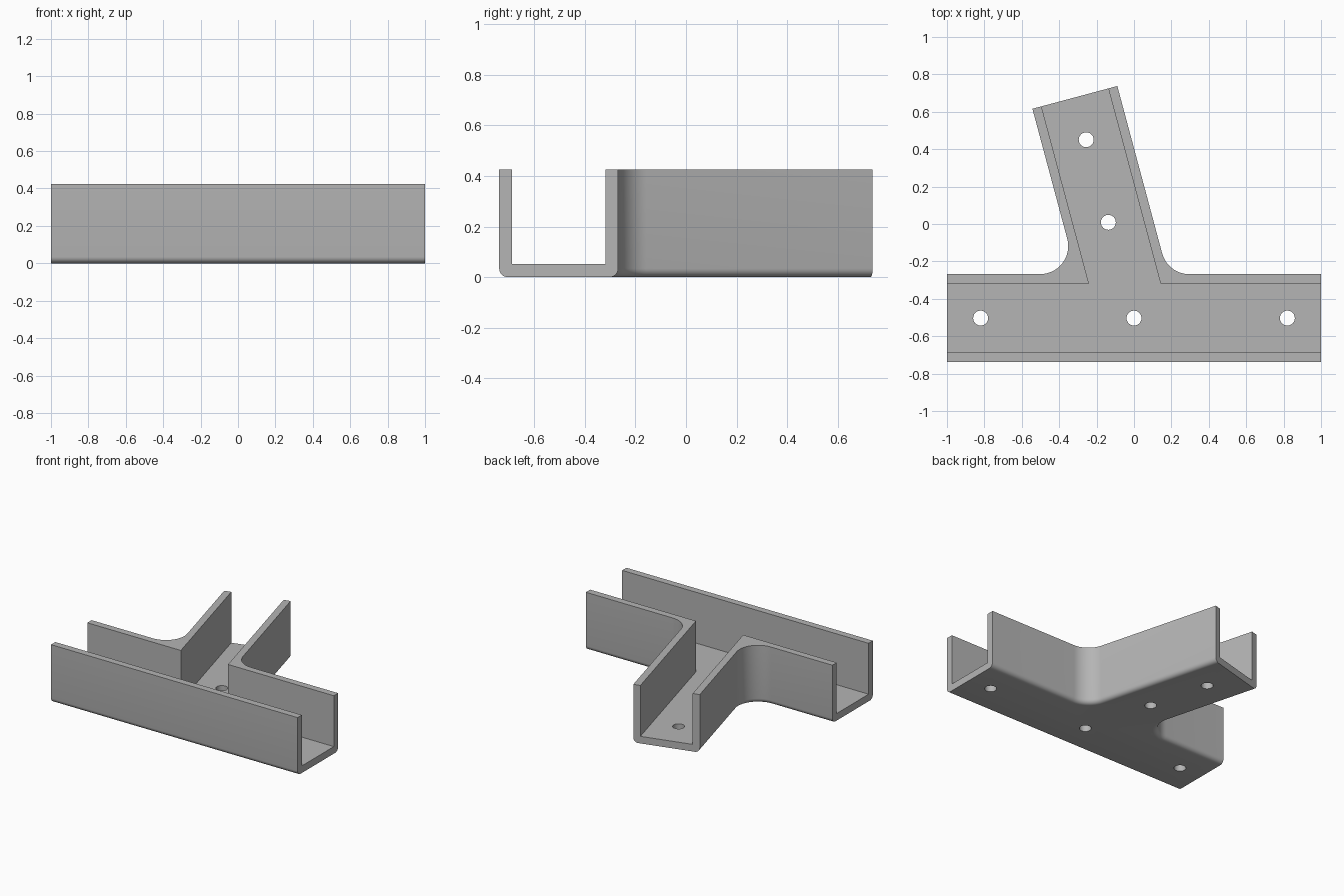
import bpy, bmesh
from math import radians, sin, cos
from mathutils import Vector

cube = bpy.data.objects.get("Cube")
if cube:
    bpy.data.objects.remove(cube, do_unlink=True)

HALF, WALL, HEIGHT = 0.235, 0.05, 0.425
LEAN, REACH, FILLET, EDGE_R = 15, 1.2215, 0.15, 0.034
ORIGIN = Vector((0, -0.503))
AXIS = Vector((-sin(radians(LEAN)), cos(radians(LEAN))))
SIDE = Vector((cos(radians(LEAN)), sin(radians(LEAN))))

steel = bpy.data.materials.new("grey steel")
steel.use_nodes = True
grey = (0.46, 0.46, 0.46, 1)
steel.diffuse_color = grey
steel.node_tree.nodes["Principled BSDF"].inputs["Base Color"].default_value = grey


def corner(side, half, r, a0, a1, steps=16):
    """Inside corner between the cross channel and the leaning branch."""
    d = half + r
    centre = ORIGIN + Vector(((side * d - SIDE.y * d) / SIDE.x, d))
    if r == 0:
        return [centre]
    angles = [radians(a0 + (a1 - a0) * i / steps) for i in range(steps + 1)]
    return [centre + r * Vector((cos(a), sin(a))) for a in angles]


def footprint(half, extra, r):
    """Outline of the leaning T, counter-clockwise."""
    tip = ORIGIN + AXIS * (REACH + extra)
    x = 1 + extra
    pts = [ORIGIN + Vector(p) for p in ((-x, -half), (x, -half), (x, half))]
    pts += corner(1, half, r, -90, LEAN - 180)
    pts += [tip + SIDE * half, tip - SIDE * half]
    pts += corner(-1, half, r, LEAN, -90)
    pts.append(ORIGIN + Vector((-x, half)))
    return pts


def is_end(edge):
    """Open channel ends keep a square edge."""
    a, b = (v.co.to_2d() - ORIGIN for v in edge.verts)
    return all(abs(p.x) > 0.999 for p in (a, b)) and a.x * b.x > 0 or \
        all(p.dot(AXIS) > REACH - 0.001 for p in (a, b))


def prism(name, outline, z0, z1, round_bottom=0):
    bm = bmesh.new()
    face = bm.faces.new([bm.verts.new((p.x, p.y, z0)) for p in outline])
    ext = bmesh.ops.extrude_face_region(bm, geom=[face])
    for v in ext["geom"]:
        if isinstance(v, bmesh.types.BMVert):
            v.co.z = z1
    bmesh.ops.recalc_face_normals(bm, faces=bm.faces[:])
    if round_bottom:
        edges = [e for e in bm.edges
                 if all(abs(v.co.z - z0) < 1e-5 for v in e.verts) and not is_end(e)]
        bmesh.ops.bevel(bm, geom=edges, offset=round_bottom, segments=6,
                        profile=0.5, affect='EDGES', clamp_overlap=False)
    mesh = bpy.data.meshes.new(name)
    bm.to_mesh(mesh)
    bm.free()
    mesh.materials.append(steel)
    obj = bpy.data.objects.new(name, mesh)
    bpy.context.collection.objects.link(obj)
    return obj


def cut(target, cutter):
    cutter.hide_render = True
    mod = target.modifiers.new("cut", 'BOOLEAN')
    mod.operation, mod.solver, mod.object = 'DIFFERENCE', 'EXACT', cutter
    bpy.context.view_layer.objects.active = target
    bpy.ops.object.modifier_apply(modifier=mod.name)
    bpy.data.objects.remove(cutter, do_unlink=True)


# Bracket body, with rounded lower edges along the walls
bracket = prism("channel_bracket", footprint(HALF, 0, FILLET), 0, HEIGHT, EDGE_R)

# Open channel inside
cut(bracket, prism("channel_cutter", footprint(HALF - WALL, 0.1, 0), 0.052, HEIGHT + 0.1))

# Screw holes through the floor
holes = [ORIGIN + Vector((x, 0)) for x in (-0.82, 0, 0.82)]
holes += [ORIGIN + AXIS * t for t in (0.53, 0.987)]
for h in holes:
    ring = [h + 0.04 * Vector((cos(radians(a)), sin(radians(a)))) for a in range(0, 360, 15)]
    cut(bracket, prism("hole_cutter", ring, -0.1, 0.2))

# Smooth rounds, crisp corners
bpy.ops.object.select_all(action='DESELECT')
bracket.select_set(True)
bpy.context.view_layer.objects.active = bracket
bpy.ops.object.shade_smooth_by_angle(angle=radians(30))
